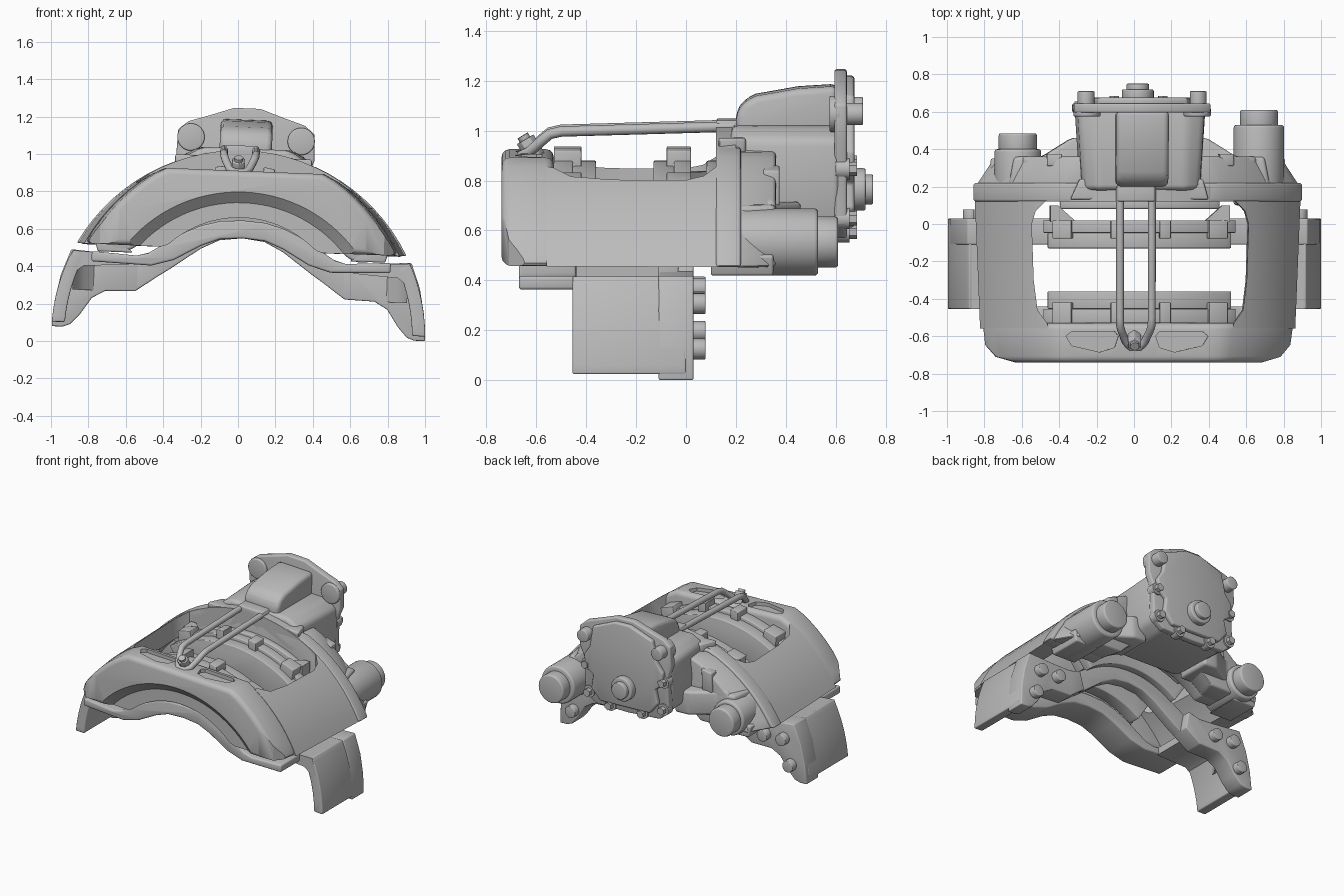
import bpy, bmesh
from math import sin, cos, radians
from mathutils import Matrix, Vector

if "Cube" in bpy.data.objects:
    bpy.data.objects.remove(bpy.data.objects["Cube"])

mat = bpy.data.materials.new("cast grey")
mat.use_nodes = True
GREY = (0.5, 0.5, 0.5, 1)
mat.diffuse_color = GREY
mat.node_tree.nodes["Principled BSDF"].inputs["Base Color"].default_value = GREY

AXIS_Z = 0.02          # height of the disc axle
parts, cutters = [], []


def finish(name, bm, bevel=0.0, helper=False):
    bmesh.ops.recalc_face_normals(bm, faces=bm.faces)
    mesh = bpy.data.meshes.new(name)
    bm.to_mesh(mesh)
    bm.free()
    mesh.materials.append(mat)
    ob = bpy.data.objects.new(name, mesh)
    bpy.context.collection.objects.link(ob)
    if bevel:
        mod = ob.modifiers.new("soft edges", "BEVEL")
        mod.width, mod.segments = bevel, 3
    ob.hide_render = helper
    (cutters if helper else parts).append(ob)
    return ob


def prism(name, pts, axis, a, b, bevel=0.0, sa=1.0, sb=1.0, helper=False):
    """Extrude a 2D outline along an axis; sa and sb scale its first coordinate at each end."""
    place = {"x": lambda u, v, w: (w, u, v), "y": lambda u, v, w: (u, w, v),
             "z": lambda u, v, w: (u, v, w)}[axis]
    bm = bmesh.new()
    rings = [[bm.verts.new(place(u * s, v, w)) for u, v in pts] for w, s in ((a, sa), (b, sb))]
    n = len(pts)
    for i in range(n):
        j = (i + 1) % n
        bm.faces.new((rings[0][i], rings[0][j], rings[1][j], rings[1][i]))
    bm.faces.new(rings[0])
    bm.faces.new(rings[1][::-1])
    return finish(name, bm, bevel, helper)


def rod(name, p, q, r, r2=None, sides=32, bevel=0.0, helper=False):
    p, q = Vector(p), Vector(q)
    bm = bmesh.new()
    turn = (q - p).to_track_quat("Z", "Y").to_matrix().to_4x4()
    bmesh.ops.create_cone(bm, cap_ends=True, segments=sides, radius1=r, radius2=r if r2 is None else r2,
                          depth=(q - p).length, matrix=Matrix.Translation((p + q) / 2) @ turn)
    return finish(name, bm, bevel, helper)


def cut(ob, cutter):
    mod = ob.modifiers.new("cut", "BOOLEAN")
    mod.operation, mod.solver, mod.object = "DIFFERENCE", "EXACT", cutter


def arc(r, a0, a1, top=9.0, n=28):
    angles = [radians(a0 + (a1 - a0) * i / n) for i in range(n + 1)]
    return [(r * cos(a), min(AXIS_Z + r * sin(a), top)) for a in angles]


def mirrored(half):
    """Close a half outline, given from the top centre down the right side and back, over x."""
    return half + [(-x, z) for x, z in reversed(half) if x > 0]


def arch(top, bottom):
    return ([(-x, z) for x, z in reversed(top)] + top[1:]
            + list(reversed(bottom)) + [(-x, z) for x, z in bottom[1:]])


# Caliper bridge: side shell with window, front wall, rear wall
shell = prism("bridge_shell", arc(1.0, 28, 152) + arc(0.88, 147.5, 32.5), "y", -0.56, 0.2, 0, 0.955, 0.99)
window = prism("window_cutter", [(-0.48, -0.6), (0.48, -0.6), (0.5, -0.53), (0.55, -0.46), (0.57, -0.3), (0.58, 0.0),
                                 (0.56, 0.07), (0.51, 0.12), (-0.51, 0.12), (-0.56, 0.07), (-0.58, 0.0),
                                 (-0.57, -0.3), (-0.55, -0.46), (-0.5, -0.53)], "z", 0.3, 1.3, helper=True)
cut(shell, window)

front = prism("front_wall", arc(1.0, 28, 152, 0.91) + arc(0.64, 133, 47), "y", -0.74, -0.53, 0.04, 0.925, 0.955)
cut(front, rod("arch_groove_cutter", (0, -0.76, AXIS_Z), (0, -0.69, AXIS_Z), 0.8, 0.72, 96, helper=True))
for s in (1, -1):
    pocket = [(0.1, -0.6), (0.12, -0.575), (0.35, -0.575), (0.38, -0.6), (0.35, -0.65), (0.2, -0.685), (0.12, -0.66)]
    cut(front, prism("pocket_cutter", [(s * x - 0.02, y) for x, y in pocket], "z", 0.885, 1.0, helper=True))
    corner = [(0.64, -0.76), (0.64, -0.745), (0.76, -0.71), (0.84, -0.62), (0.95, -0.62), (0.95, -0.76)]
    cut(front, prism("corner_cutter", [(s * x, y) for x, y in corner], "z", 0.3, 1.1, helper=True))

prism("rear_wall", arc(1.0, 28, 152, 0.95) + arc(0.64, 133, 47), "y", 0.12, 0.22, 0.012)
prism("rear_wall_taper", arc(0.99, 28, 152, 0.93) + arc(0.64, 133, 47), "y", 0.2, 0.36, 0.015, 1.0, 0.88)

# Actuator housing behind the bridge
prism("actuator_housing", mirrored([(0, 1.03), (0.25, 1.03), (0.34, 0.98), (0.35, 0.8), (0.33, 0.64),
                                    (0.24, 0.58), (0, 0.58)]), "y", 0.18, 0.62, 0.03, 0.92, 1.0)
prism("lever_hump", [(0.2, 0.95), (0.2, 1.07), (0.23, 1.12), (0.28, 1.145), (0.45, 1.175), (0.61, 1.185),
                     (0.61, 0.95)], "x", -0.14, 0.14, 0.035)
prism("retainer_ledge", [(-0.38, 0.13), (0.36, 0.13), (0.33, 0.24), (-0.33, 0.24)], "z", 0.92, 0.985, 0.012)
prism("retainer_clamp", [(-0.13, 0.12), (0.07, 0.12), (0.07, 0.22), (-0.13, 0.22)], "z", 0.96, 1.045, 0.01)

# Cover plates with fasteners
prism("cover_flange", mirrored([(0, 1.245), (0.07, 1.245), (0.2, 1.2), (0.31, 1.165), (0.365, 1.12), (0.37, 0.98),
                                (0.34, 0.9), (0.34, 0.64), (0.26, 0.58), (0, 0.57)]), "y", 0.595, 0.645, 0.01)
prism("cover_plate", mirrored([(0, 1.22), (0.06, 1.22), (0.24, 1.15), (0.27, 1.0), (0.32, 0.93), (0.31, 0.84),
                               (0.25, 0.8), (0.27, 0.7), (0.2, 0.62), (0, 0.62)]), "y", 0.63, 0.675, 0.012)
rod("adjuster_collar", (-0.01, 0.66, 0.765), (-0.01, 0.72, 0.765), 0.085, bevel=0.008)
rod("adjuster_cap", (-0.01, 0.7, 0.765), (-0.01, 0.75, 0.765), 0.06, bevel=0.006)
for s in (1, -1):
    rod("mounting_boss", (s * 0.295, 0.575, 1.08), (s * 0.295, 0.62, 1.08), 0.073, bevel=0.008)
    rod("mounting_stud", (s * 0.3, 0.6, 1.08), (s * 0.3, 0.71, 1.08), 0.045, bevel=0.006)
    for x, z in ((0.31, 0.86), (0.3, 0.66), (0.13, 0.6)):
        rod("cover_bolt_washer", (s * x, 0.6, z), (s * x, 0.655, z), 0.042)
        rod("cover_bolt", (s * x, 0.65, z), (s * x, 0.685, z), 0.028, sides=6)

# Guide pin bosses and the arms that carry them
for s, end, cap, r in ((1, 0.53, 0.61, 0.135), (-1, 0.4, 0.485, 0.125)):
    x, z = s * 0.645, 0.58
    rod("guide_pin_boss", (x, 0.1, z), (x, end, z), r, bevel=0.015)
    rod("guide_pin_cap", (x, end - 0.02, z), (x, cap, z), 0.102, bevel=0.012)
    prism("boss_arm", [(s * a, b) for a, b in ((0.25, 0.2), (0.7, 0.2), (0.67, 0.36), (0.52, 0.36), (0.36, 0.46),
                                               (0.25, 0.46))], "z", 0.56, 0.73, 0.02)
    prism("arm_web", [(s * a, b) for a, b in ((0.3, 0.56), (0.68, 0.6), (0.62, 0.74), (0.45, 0.83), (0.3, 0.95))],
          "y", 0.2, 0.36, 0.02)
    prism("arm_lug", [(s * a, b) for a, b in ((0.42, 0.72), (0.5, 0.72), (0.5, 0.86), (0.42, 0.88))],
          "y", 0.31, 0.375, 0.008)
    prism("boss_foot", [(s * a, b) for a, b in ((0.58, 0.45), (0.77, 0.45), (0.79, 0.53), (0.7, 0.56))],
          "y", 0.1, 0.35, 0.01)

# Carrier: front and rear arches
top_line = [(0, 0.645), (0.12, 0.637), (0.22, 0.61), (0.33, 0.56), (0.43, 0.495), (0.5, 0.45), (0.56, 0.435)]
prism("carrier_front_arch", arch(top_line + [(0.8, 0.45)],
                                 [(0, 0.55), (0.12, 0.54), (0.22, 0.5), (0.36, 0.42), (0.48, 0.385), (0.8, 0.395)]),
      "y", -0.67, -0.44, 0.012)
prism("carrier_rear_arch", arch(top_line, [(0, 0.55), (0.12, 0.535), (0.22, 0.485), (0.38, 0.37), (0.56, 0.25)]),
      "y", -0.11, -0.03, 0.008)

# Carrier legs, rear lobes and their bolts
for s in (1, -1):
    lobe = [(0.47, 0.46), (0.56, 0.435), (0.7, 0.44), (0.91, 0.455), (0.96, 0.32), (0.988, 0.18), (0.999, 0.04),
            (0.94, 0.04), (0.9, 0.055), (0.85, 0.11), (0.79, 0.2), (0.72, 0.24), (0.56, 0.245), (0.44, 0.33)]
    prism("carrier_rear_lobe", [(s * x, z) for x, z in lobe], "y", -0.11, 0.03, 0.008)
    leg = arc(1.0, 2.5, 25.8, n=12) + arc(0.93, 25.8, 2.8, n=12)
    prism("carrier_leg", [(s * x, z) for x, z in leg], "y", -0.455, 0.0, 0.008)
    shelf = [(0.6, 0.385), (0.84, 0.37), (0.91, 0.32), (0.94, 0.33), (0.9, 0.45), (0.6, 0.436)]
    prism("carrier_shelf", [(s * x, z) for x, z in shelf], "y", -0.455, 0.0)
    fillet = [(0.895, -0.08), (0.895, -0.25), (0.88, -0.21), (0.84, -0.15), (0.77, -0.1), (0.77, -0.08)]
    prism("leg_fillet", [(s * x, y) for x, y in fillet], "z", 0.24, 0.4)
    for x, z in ((0.88, 0.16), (0.83, 0.34), (0.68, 0.34)):
        rod("carrier_bolt", (s * x, 0.0, z), (s * x, 0.078, z), 0.042, sides=24, bevel=0.005)

# Brake pads with backing plates and tabs
for name, back, face in (("front_pad", -0.53, -0.36), ("rear_pad", 0.02, -0.13)):
    mid = back + (face - back) * 0.45
    prism(name + "_lining", arc(0.86, 55, 125) + arc(0.64, 125, 55), "y", mid, face, 0.006)
    prism(name + "_backing", arc(0.88, 54, 126) + arc(0.62, 126, 54), "y", back, mid, 0.006)
    for s in (1, -1):
        tabs = (((0.1, 0.85), (0.16, 0.84), (0.16, 0.925), (0.1, 0.935)),
                ((0.35, 0.76), (0.45, 0.7), (0.47, 0.82), (0.37, 0.85)))
        for tab in tabs:
            prism(name + "_tab", [(s * x, z) for x, z in tab], "y", back, mid + (face - back) * 0.2, 0.005)
for s in (1, -1):
    prism("pad_spring_clip", [(s * x, y) for x, y in ((0.34, 0.01), (0.48, 0.01), (0.48, 0.1), (0.44, 0.1))],
          "z", 0.72, 0.82)
prism("pressure_plate", arc(0.86, 60, 120) + arc(0.66, 120, 60), "y", 0.08, 0.13, 0.01)

# Wire pad retainer, one bent rod, and its bolt
half = [(0.085, 0.2, 1.02), (0.085, -0.5, 1.0), (0.084, -0.545, 0.99), (0.075, -0.575, 0.965),
        (0.05, -0.63, 0.915), (0.025, -0.66, 0.9)]
path = half + [(-x, y, z) for x, y, z in reversed(half)]
curve = bpy.data.curves.new("pad_retainer", "CURVE")
curve.dimensions, curve.bevel_depth, curve.bevel_resolution, curve.use_fill_caps = "3D", 0.021, 4, True
spline = curve.splines.new("POLY")
spline.points.add(len(path) - 1)
for point, (x, y, z) in zip(spline.points, path):
    point.co = (x - 0.03, y, z, 1)
curve.materials.append(mat)
retainer = bpy.data.objects.new("pad_retainer", curve)
bpy.context.collection.objects.link(retainer)
parts.append(retainer)
rod("retainer_bolt", (-0.035, -0.6, 0.89), (-0.035, -0.645, 0.965), 0.04, sides=6, bevel=0.004)
rod("retainer_bolt_tip", (-0.035, -0.64, 0.955), (-0.035, -0.655, 0.98), 0.024, sides=16)

# The whole unit sits slightly rolled about the axle direction
roll = Matrix.Rotation(radians(2.3), 4, "Y")
for ob in parts + cutters:
    ob.matrix_world = roll

# Bake modifiers, drop cutters, shade
bpy.context.view_layer.update()
graph = bpy.context.evaluated_depsgraph_get()
baked = [(ob, bpy.data.meshes.new_from_object(ob.evaluated_get(graph))) for ob in parts]
for ob, mesh in baked:
    if ob.type == "CURVE":
        name = ob.name
        bpy.data.objects.remove(ob)
        ob = bpy.data.objects.new(name, mesh)
        bpy.context.collection.objects.link(ob)
        ob.matrix_world = roll
    else:
        ob.modifiers.clear()
        ob.data = mesh
    ob.select_set(True)
    bpy.context.view_layer.objects.active = ob
for ob in cutters:
    bpy.data.objects.remove(ob)
bpy.ops.object.shade_smooth_by_angle(angle=radians(32))
